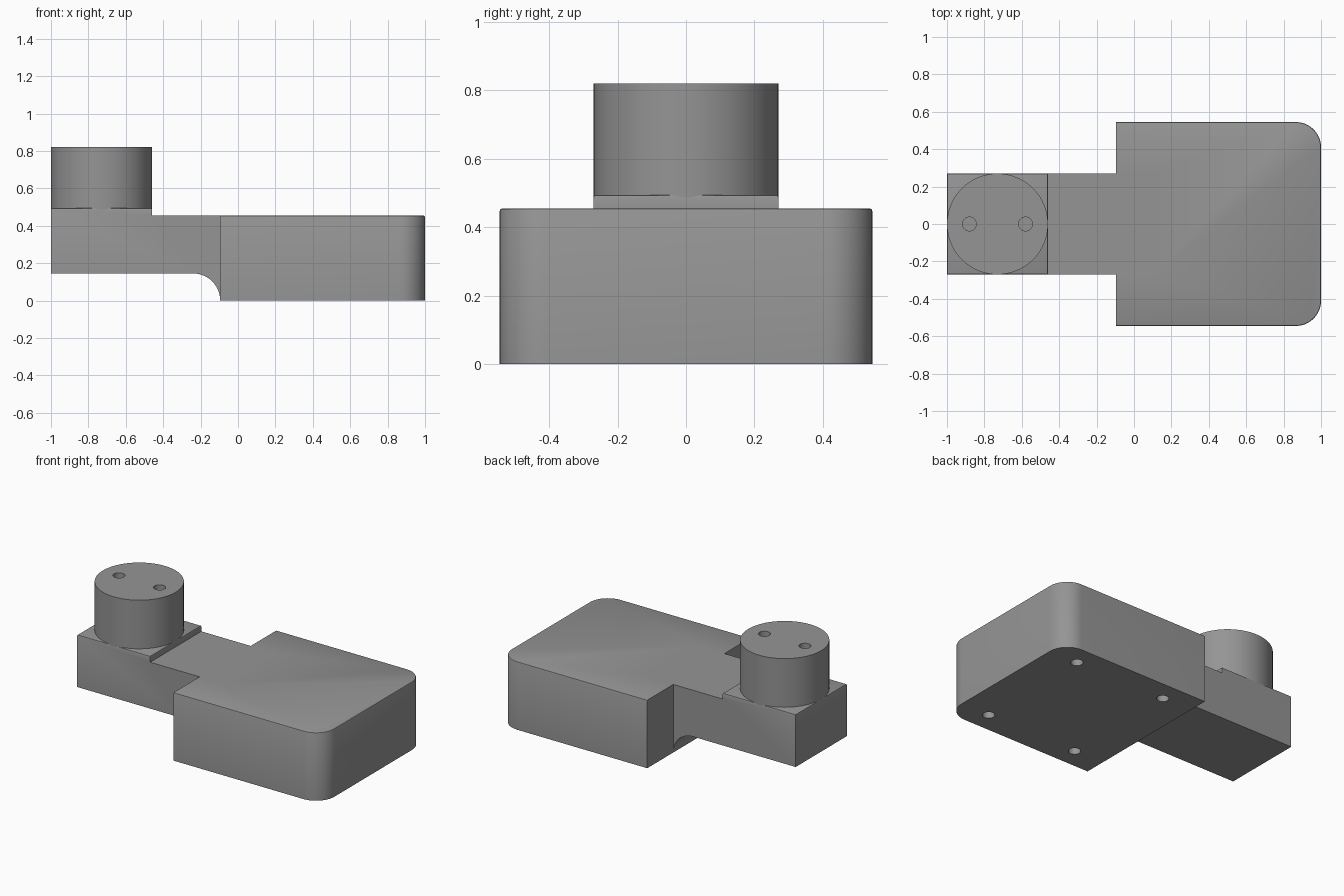
import bpy, bmesh, math
from mathutils import Vector

if "Cube" in bpy.data.objects:
    bpy.data.objects.remove(bpy.data.objects["Cube"])

JOIN_X, HALF_W, ARM_W = -0.095, 0.545, 0.27
TOP, UNDER, PAD_TOP, POST_TOP = 0.455, 0.145, 0.495, 0.82
POST_X, PAD_END, SOFT = -0.73, -0.46, 0.008

grey = bpy.data.materials.new("mid grey")
grey.diffuse_color = (0.30, 0.30, 0.30, 1)
grey.use_nodes = True
grey.node_tree.nodes["Principled BSDF"].inputs["Base Color"].default_value = grey.diffuse_color


def arc(cx, cy, r, a0, a1, n):
    return [(cx + r * math.cos(math.radians(a0 + (a1 - a0) * i / n)),
             cy + r * math.sin(math.radians(a0 + (a1 - a0) * i / n))) for i in range(n + 1)]


def prism(name, points, direction, soften=None):
    """Extrude a closed outline; soften(edge) picks the edges to round."""
    bm = bmesh.new()
    face = bm.faces.new([bm.verts.new(p) for p in points])
    new = bmesh.ops.extrude_face_region(bm, geom=[face])["geom"]
    bmesh.ops.translate(bm, vec=Vector(direction),
                        verts=[g for g in new if isinstance(g, bmesh.types.BMVert)])
    bmesh.ops.recalc_face_normals(bm, faces=bm.faces)
    if soften:
        bmesh.ops.bevel(bm, geom=[e for e in bm.edges if soften(e)], offset=SOFT,
                        segments=2, profile=0.5, affect='EDGES')
    mesh = bpy.data.meshes.new(name)
    bm.to_mesh(mesh)
    bm.free()
    mesh.materials.append(grey)
    obj = bpy.data.objects.new(name, mesh)
    bpy.context.collection.objects.link(obj)
    return obj


def cylinder(name, x, y, z0, z1, r, n, soften=None):
    ring = arc(x, y, r, 0, 360, n)[:-1]
    return prism(name, [(px, py, z0) for px, py in ring], (0, 0, z1 - z0), soften)


def combine(obj, tool, operation):
    bpy.context.view_layer.objects.active = obj
    mod = obj.modifiers.new("cut", 'BOOLEAN')
    mod.operation, mod.object, mod.solver = operation, tool, 'EXACT'
    bpy.ops.object.modifier_apply(modifier=mod.name)
    bpy.data.objects.remove(tool)


def at_height(edge, z):
    return all(abs(v.co.z - z) < 1e-4 for v in edge.verts)


def mid(edge):
    return (edge.verts[0].co + edge.verts[1].co) / 2


# Wide block with two rounded corners and a softened top rim
R = 0.135
outline = ([(JOIN_X, -HALF_W)] + arc(1 - R, -HALF_W + R, R, -90, 0, 12)
           + arc(1 - R, HALF_W - R, R, 0, 90, 12) + [(JOIN_X, HALF_W)])
body = prism("base_block", [(x, y, 0) for x, y in outline], (0, 0, TOP),
             lambda e: at_height(e, TOP) and mid(e).x > JOIN_X + 0.01)

# Arm with raised pad and a curved fillet underneath, overlapping into the block
side = ([(-1, UNDER)] + arc(JOIN_X - UNDER, 0, UNDER, 90, 0, 12)
        + [(0.1, 0), (0.1, TOP), (PAD_END, TOP), (PAD_END, PAD_TOP), (-1, PAD_TOP)])
arm = prism("arm", [(x, -ARM_W, z) for x, z in side], (0, 2 * ARM_W, 0),
            lambda e: at_height(e, PAD_TOP))
combine(body, arm, 'UNION')

# Mounting holes under the block
for x in (0.12, 0.79):
    for y in (-0.41, 0.41):
        combine(body, cylinder("hole", x, y, -0.1, 0.2, 0.037, 32), 'DIFFERENCE')

# Round post with two pin holes
post = cylinder("post", POST_X, 0, PAD_TOP - 0.01, POST_TOP, 0.27, 96)
for dx in (-0.15, 0.15):
    combine(post, cylinder("hole", POST_X + dx, 0, POST_TOP - 0.2, 1, 0.037, 32), 'DIFFERENCE')

# Smooth the curved walls, keep the corners sharp
for obj in (body, post):
    bpy.ops.object.select_all(action='DESELECT')
    obj.select_set(True)
    bpy.context.view_layer.objects.active = obj
    bpy.ops.object.shade_smooth_by_angle(angle=math.radians(30))
